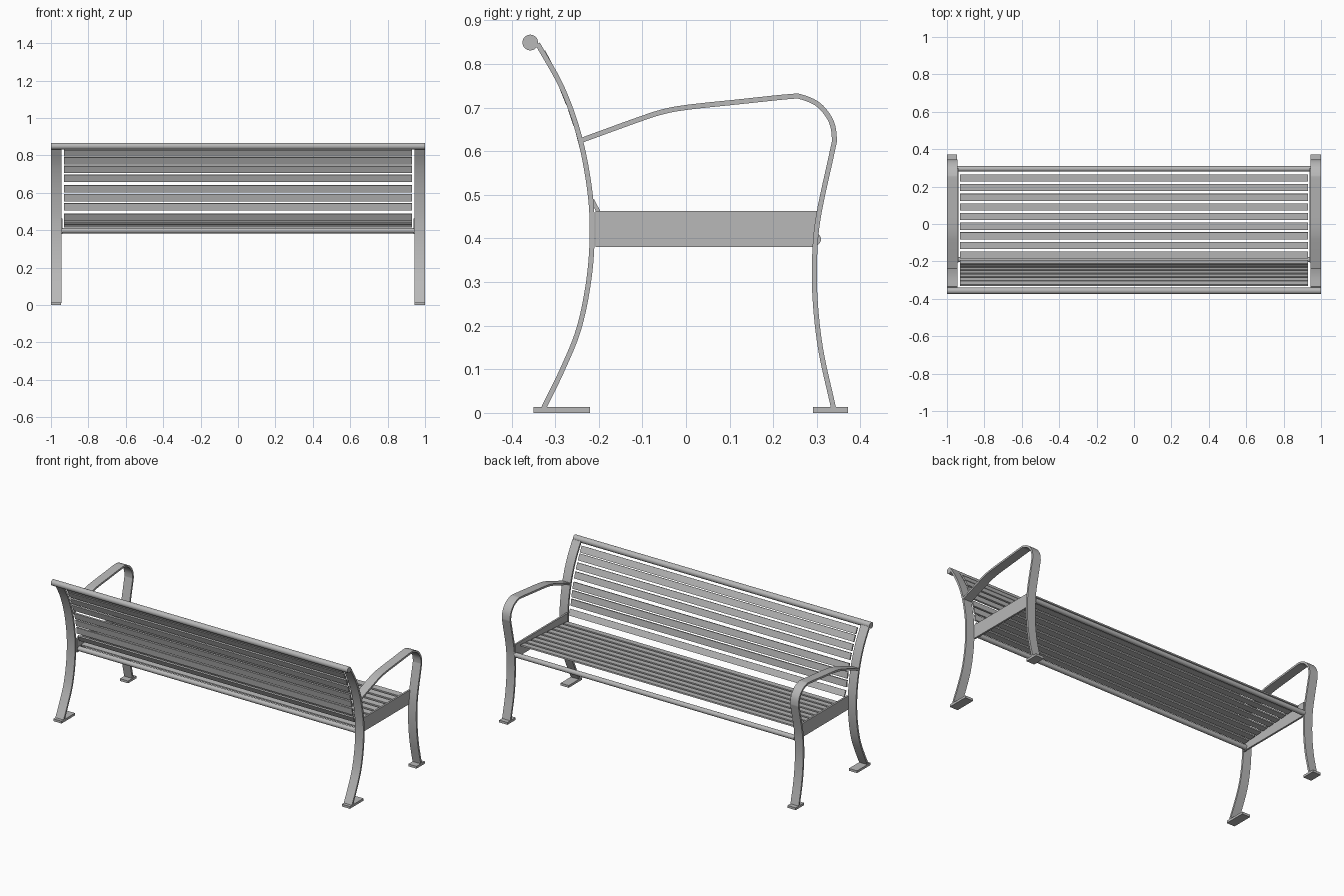
import bpy
import bmesh
import math
from mathutils import Vector

if "Cube" in bpy.data.objects:
    bpy.data.objects.remove(bpy.data.objects["Cube"], do_unlink=True)

steel = bpy.data.materials.new("grey_steel")
steel.use_nodes = True
grey = (0.48, 0.48, 0.48, 1)
steel.diffuse_color = grey
steel.node_tree.nodes["Principled BSDF"].inputs["Base Color"].default_value = grey


def finish(bm, name, smooth=False):
    bmesh.ops.recalc_face_normals(bm, faces=bm.faces)
    mesh = bpy.data.meshes.new(name)
    bm.to_mesh(mesh)
    bm.free()
    mesh.materials.append(steel)
    ob = bpy.data.objects.new(name, mesh)
    bpy.context.collection.objects.link(ob)
    if smooth:
        bpy.ops.object.select_all(action="DESELECT")
        ob.select_set(True)
        bpy.context.view_layer.objects.active = ob
        bpy.ops.object.shade_smooth_by_angle(angle=math.radians(35))
    return ob


def box(name, centre, size, tilt=0.0):
    bm = bmesh.new()
    bmesh.ops.create_cube(bm, size=1)
    bmesh.ops.scale(bm, vec=size, verts=bm.verts)
    ob = finish(bm, name)
    ob.location = centre
    ob.rotation_euler.x = tilt
    return ob


def tube(name, y, z, radius, length):
    bm = bmesh.new()
    bmesh.ops.create_cone(bm, cap_ends=True, segments=32, radius1=radius,
                          radius2=radius, depth=length)
    ob = finish(bm, name, True)
    ob.location = (0, y, z)
    ob.rotation_euler.y = math.pi / 2
    return ob


def smooth_path(points, steps=6):
    """Catmull-Rom curve through (y, z) points."""
    p = [Vector(q) for q in points]
    p = [2 * p[0] - p[1]] + p + [2 * p[-1] - p[-2]]
    path = []
    for a, b, c, d in zip(p, p[1:], p[2:], p[3:]):
        for i in range(steps):
            t = i / steps
            path.append(0.5 * (2 * b + (c - a) * t + (2 * a - 5 * b + 4 * c - d) * t**2
                               + (3 * b - a - 3 * c + d) * t**3))
    return path + [p[-2]]


def flat_bar(name, points, x0, x1, thick=0.0115):
    """Flat bar bent along a path in the side plane."""
    path = smooth_path(points)
    bm = bmesh.new()
    rings = []
    for i, q in enumerate(path):
        d = (path[min(i + 1, len(path) - 1)] - path[max(i - 1, 0)]).normalized()
        n = Vector((-d.y, d.x)) * thick / 2
        corners = [(x0, q + n), (x1, q + n), (x1, q - n), (x0, q - n)]
        rings.append([bm.verts.new((x, v.x, v.y)) for x, v in corners])
    for r, s in zip(rings, rings[1:]):
        for k in range(4):
            bm.faces.new((r[k], r[(k + 1) % 4], s[(k + 1) % 4], s[k]))
    bm.faces.new(rings[0])
    bm.faces.new(rings[-1])
    return finish(bm, name, True)


back_leg = [(-.326, .012), (-.283, .1), (-.245, .195), (-.222, .31), (-.215, .42),
            (-.222, .52), (-.245, .636), (-.284, .745), (-.34, .846)]
arm_and_leg = [(-.242, .624), (-.107, .673), (-.05, .691), (.007, .701), (.12, .713),
               (.236, .725), (.265, .724), (.304, .706), (.332, .67), (.34, .63),
               (.335, .598), (.304, .453), (.295, .36), (.296, .26), (.309, .144),
               (.338, .012)]

# End frames: bent flat bars, foot plates and seat side plates
for side, s in (("left", 1), ("right", -1)):
    flat_bar(side + "_backrest_leg", back_leg, s * .945, s)
    flat_bar(side + "_armrest_leg", arm_and_leg, s * .945, s)
    box(side + "_backrest_foot", (s * .9725, -.285, .007), (.055, .13, .014))
    box(side + "_armrest_foot", (s * .9725, .331, .007), (.055, .08, .014))
    box(side + "_seat_plate", (s * .945, .0465, .4215), (.011, .507, .083))

# Cross tubes
tube("top_rail", -.357, .849, .018, 2)
tube("front_seat_tube", .295, .398, .0145, 1.89)
tube("rear_seat_tube", -.19, .398, .0145, 1.89)

# Seat slats, sloping down towards the backrest
for i in range(9):
    y = .246 - i * .0515
    box(f"seat_slat_{i + 1}", (0, y, .43 + .066 * y), (1.86, .038, .009), .066)

# Backrest slats, following the curve of the legs
for i, z in enumerate((.812, .772, .725, .677, .621, .574, .525)):
    y = -.216 - .663 * (z - .42) ** 2
    slope = -1.326 * (z - .42)
    box(f"back_slat_{i + 1}", (0, y, z), (1.86, .039, .009), math.atan2(1, slope))

# Lowest backrest slat, angled into the seat
box("back_slat_8", (0, -.206, .471), (1.86, .038, .009), math.atan2(-.035, .018))
